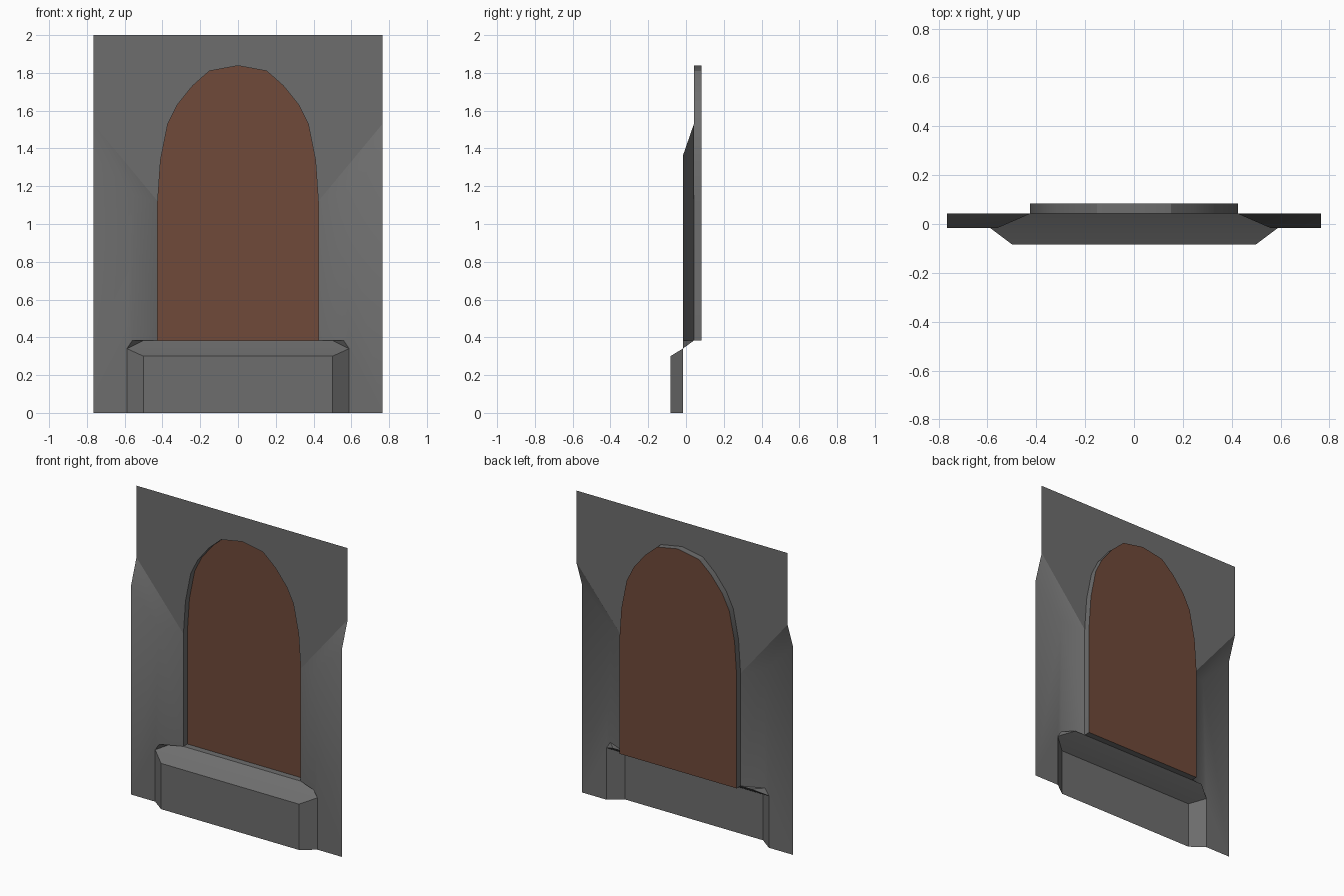
import bpy, bmesh
from mathutils import Vector

if "Cube" in bpy.data.objects:
    bpy.data.objects.remove(bpy.data.objects["Cube"])

# Depth levels: front of sill, lower wall, upper wall, window pane
YS, YL, YU, YP = -0.083, -0.017, 0.042, 0.083
W = 0.765


def material(name, rgb):
    m = bpy.data.materials.new(name)
    m.diffuse_color = (*rgb, 1.0)
    m.use_nodes = True
    m.node_tree.nodes["Principled BSDF"].inputs["Base Color"].default_value = m.diffuse_color
    return m


stone = material("grey stone", (0.155, 0.155, 0.155))
brown = material("brown panel", (0.16, 0.068, 0.042))


def build(name, faces, mat, smooth=True):
    """faces: (points, facing direction, mirrored?)"""
    bm = bmesh.new()
    for pts, facing, mirrored in faces:
        for s in ((1, -1) if mirrored else (1,)):
            f = bm.faces.new([bm.verts.new((s * x, y, z)) for x, y, z in pts])
            f.normal_update()
            if f.normal.dot(Vector((s * facing[0], facing[1], facing[2]))) < 0:
                f.normal_flip()
    bmesh.ops.remove_doubles(bm, verts=bm.verts, dist=0.0005)
    me = bpy.data.meshes.new(name)
    bm.to_mesh(me)
    bm.free()
    me.materials.append(mat)
    ob = bpy.data.objects.new(name, me)
    bpy.context.collection.objects.link(ob)
    if smooth:
        bpy.ops.object.select_all(action='DESELECT')
        bpy.context.view_layer.objects.active = ob
        ob.select_set(True)
        bpy.ops.object.shade_smooth_by_angle(angle=0.52)
    return ob


FRONT, UP, DOWN = (0, -1, 0), (0, 0, 1), (0, 0, -1)

# Right half of the arch outline, from the springing to the crown
arch = [(0.425, 1.12), (0.41, 1.34), (0.372, 1.53), (0.322, 1.63),
        (0.24, 1.732), (0.152, 1.81), (0, 1.838)]
ZB = 0.383

# Shared corner points of the right half
A, D = (W, YL, 1.36), (W, YU, 1.53)
B, C = (0.56, YL, 1.155), (0.425, YU, 1.12)
E, F = (0.56, YL, ZB), (0.425, YU, ZB)
G, H = (0.50, YU, ZB), (0.588, YL, 0.34)
H0 = (0.588, YL, 0)
S, S0 = (0.50, YS, 0.30), (0.50, YS, 0)

# Wall sheet: upper face, sloped step, lower side face and splayed jamb
upper = [D, (W, YU, 2), (0, YU, 2)] + [(x, YU, z) for x, z in reversed(arch)]
build("wall", [
    (upper, FRONT, True),
    ([A, D, B], FRONT, True),
    ([B, D, C], FRONT, True),
    ([A, B, E, H, H0, (W, YL, 0)], FRONT, True),
    ([B, C, F, E], FRONT, True),
    ([E, F, G], DOWN, True),
    ([E, G, H], FRONT, True),
], stone)


def mir(p):
    return (-p[0], p[1], p[2])


# Sill: front, chamfered ends and sloping top
build("sill", [
    ([S0, S, mir(S), mir(S0)], FRONT, False),
    ([S0, S, H, H0], FRONT, True),
    ([S, H, mir(H), mir(S)], UP, False),
    ([H, G, mir(G), mir(H)], UP, False),
], stone)

# Reveal around the window opening
outline = [(0.425, ZB)] + arch
reveal = [([(a[0], YU, a[1]), (b[0], YU, b[1]), (b[0], YP, b[1]), (a[0], YP, a[1])],
           (-1, 0, -1), True) for a, b in zip(outline, outline[1:])]
reveal.append(([F, mir(F), (-0.425, YP, ZB), (0.425, YP, ZB)], UP, False))
build("window_reveal", reveal, stone)

# Arched window panel
pane = [(x, YP, z) for x, z in outline] + [(-x, YP, z) for x, z in reversed(outline[:-1])]
build("window_panel", [(pane, FRONT, False)], brown, smooth=False)
